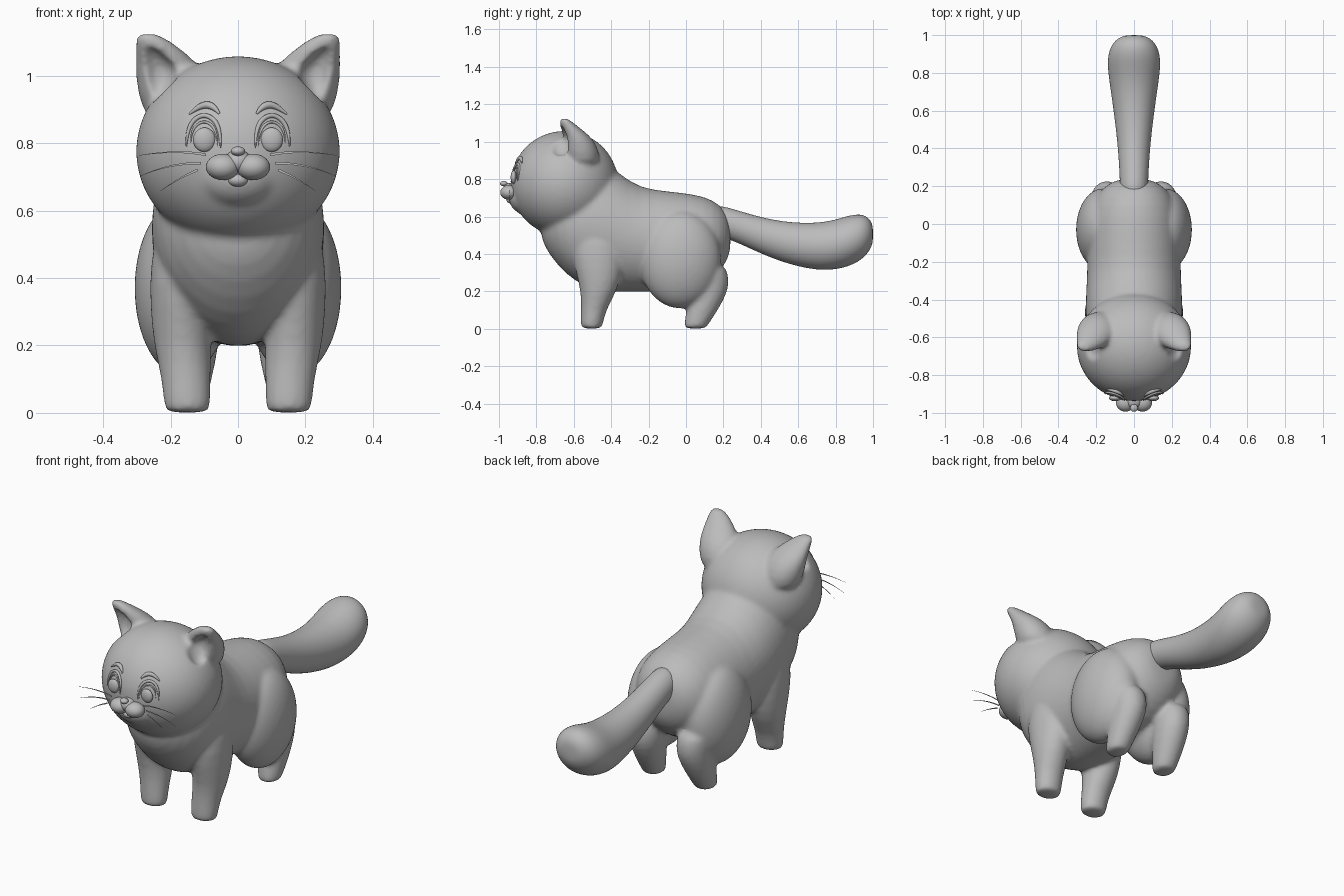
import bpy, bmesh, math
from mathutils import Matrix, Vector

cube = bpy.data.objects.get("Cube")
if cube:
    bpy.data.objects.remove(cube)

grey = bpy.data.materials.new("soft_grey")
grey.use_nodes = True
grey.diffuse_color = (0.5, 0.5, 0.5, 1)
grey.node_tree.nodes["Principled BSDF"].inputs["Base Color"].default_value = (0.5, 0.5, 0.5, 1)

HEAD, HEAD_R = Vector((0, -0.65, 0.775)), Vector((0.305, 0.29, 0.283))
SIDES = (1, -1)


def loft(bm, rings, axis="z", side=1, n=24):
    """Skin ellipses: (z, x, y, rx, ry) along z, or (y, low, high, rx) along y."""
    loops = []
    for r in rings:
        loop = []
        for i in range(n):
            c, s = math.cos(math.tau * i / n), math.sin(math.tau * i / n)
            if axis == "z":
                co = (side * (r[1] + r[3] * c), r[2] + r[4] * s, r[0])
            else:
                co = (r[3] * c, r[0], (r[1] + r[2]) / 2 + (r[2] - r[1]) / 2 * s)
            loop.append(bm.verts.new(co))
        loops.append(loop)
    for a, b in zip(loops, loops[1:]):
        for i in range(n):
            j = (i + 1) % n
            bm.faces.new((a[i], a[j], b[j], b[i]))
    bm.faces.new(loops[0])
    bm.faces.new(loops[-1])


def ball(bm, centre, radii):
    m = Matrix.Translation(centre) @ Matrix.Diagonal((*radii, 1))
    bmesh.ops.create_uvsphere(bm, u_segments=32, v_segments=20, radius=1, matrix=m)


def finish(name, bm, subdivide=0):
    bmesh.ops.recalc_face_normals(bm, faces=bm.faces)
    for f in bm.faces:
        f.smooth = True
    me = bpy.data.meshes.new(name)
    bm.to_mesh(me)
    bm.free()
    me.materials.append(grey)
    ob = bpy.data.objects.new(name, me)
    bpy.context.collection.objects.link(ob)
    if subdivide:
        mod = ob.modifiers.new("round", "SUBSURF")
        mod.levels = mod.render_levels = subdivide
    return ob


def ball_part(name, centre, radii):
    bm = bmesh.new()
    ball(bm, centre, radii)
    return finish(name, bm)


def face_y(x, z):
    """Depth of the head's front at a given x and z."""
    d = 1 - (x / HEAD_R.x) ** 2 - ((z - HEAD.z) / HEAD_R.z) ** 2
    return HEAD.y - HEAD_R.y * math.sqrt(max(d, 0))


def face_tube(name, pts, depth, side):
    """Tapered tube that lies on the face."""
    cu = bpy.data.curves.new(name, "CURVE")
    cu.dimensions = "3D"
    cu.bevel_depth, cu.bevel_resolution = depth, 3
    sp = cu.splines.new("NURBS")
    sp.points.add(len(pts) - 1)
    sp.use_endpoint_u, sp.order_u = True, 3
    for i, (x, z) in enumerate(pts):
        sp.points[i].co = (side * x, face_y(x, z), z, 1)
        sp.points[i].radius = 0.25 if i in (0, len(pts) - 1) else 1
    cu.materials.append(grey)
    ob = bpy.data.objects.new(name, cu)
    bpy.context.collection.objects.link(ob)


def whisker(name, pts, side):
    """Thin upright ribbon that tapers to a point."""
    bm = bmesh.new()
    a, b, c = (Vector((side * x, -0.945, z)) for x, z in pts)
    rows, steps = [], 10
    for i in range(steps + 1):
        t = i / steps
        p = a * (1 - t) ** 2 + b * 2 * t * (1 - t) + c * t * t
        h = Vector((0, 0, 0.0035 * (1 - t) + 0.0006))
        rows.append((bm.verts.new(p - h), bm.verts.new(p + h)))
    for r, s in zip(rows, rows[1:]):
        bm.faces.new((r[0], s[0], s[1], r[1]))
    finish(name, bm)


# Torso, head, legs and ears, fused into one soft skin
bm = bmesh.new()
loft(bm, [(-0.78, 0.49, 0.62, 0.07), (-0.73, 0.39, 0.75, 0.17), (-0.64, 0.285, 0.85, 0.235),
          (-0.54, 0.22, 0.92, 0.255), (-0.45, 0.195, 0.90, 0.26), (-0.35, 0.195, 0.83, 0.255),
          (-0.25, 0.195, 0.755, 0.25), (-0.1, 0.195, 0.737, 0.25), (0.05, 0.22, 0.722, 0.24),
          (0.15, 0.27, 0.69, 0.205), (0.215, 0.35, 0.63, 0.14), (0.24, 0.42, 0.56, 0.07)], "y")
ball(bm, HEAD, HEAD_R)
ball(bm, (0, -0.84, 0.705), (0.13, 0.11, 0.10))
for s in SIDES:
    # Front leg
    loft(bm, [(0, 0.15, -0.505, 0.06, 0.05), (0.012, 0.15, -0.505, 0.07, 0.06),
              (0.1, 0.153, -0.495, 0.073, 0.066), (0.2, 0.165, -0.465, 0.086, 0.097),
              (0.32, 0.17, -0.465, 0.092, 0.13), (0.45, 0.16, -0.47, 0.102, 0.15),
              (0.6, 0.13, -0.47, 0.1, 0.1)], side=s)
    # Hind leg and thigh
    loft(bm, [(0, 0.155, 0.05, 0.05, 0.055), (0.012, 0.155, 0.05, 0.057, 0.063),
              (0.1, 0.15, 0.087, 0.073, 0.085), (0.2, 0.142, 0.12, 0.087, 0.107),
              (0.27, 0.142, 0.13, 0.088, 0.102), (0.36, 0.15, 0.11, 0.09, 0.1)], side=s)
    ball(bm, (s * 0.165, -0.03, 0.37), (0.143, 0.22, 0.262))
    # Ear
    loft(bm, [(0.85, 0.17, -0.55, 0.1, 0.09), (0.95, 0.19, -0.56, 0.11, 0.1),
              (1.02, 0.205, -0.58, 0.1, 0.08), (1.06, 0.225, -0.61, 0.08, 0.06),
              (1.095, 0.247, -0.635, 0.058, 0.042), (1.118, 0.265, -0.65, 0.038, 0.026),
              (1.126, 0.268, -0.652, 0.02, 0.012)], side=s)
body = finish("body", bm, 1)

# Hollows of the ears
bm = bmesh.new()
for s in SIDES:
    loft(bm, [(0.92, 0.24, -0.67, 0.015, 0.03), (0.97, 0.235, -0.675, 0.045, 0.06),
              (1.02, 0.225, -0.68, 0.06, 0.07), (1.06, 0.247, -0.69, 0.036, 0.06),
              (1.09, 0.265, -0.69, 0.012, 0.035)], side=s)
hollow = finish("ear_hollow_cutter", bm, 1)
hollow.hide_render = True
hollow.hide_set(True)


def fuse():
    mod = body.modifiers.new("fuse", "REMESH")
    mod.mode, mod.voxel_size, mod.use_smooth_shade = "VOXEL", 0.01, True


fuse()
cut = body.modifiers.new("ear_hollows", "BOOLEAN")
cut.operation, cut.object = "DIFFERENCE", hollow
fuse()
soften = body.modifiers.new("soften", "SMOOTH")
soften.factor, soften.iterations = 0.5, 8

# Apply the stack, so that the cutter can go
bpy.context.view_layer.update()
baked = bpy.data.meshes.new_from_object(body.evaluated_get(bpy.context.evaluated_depsgraph_get()))
body.modifiers.clear()
body.data = baked
bpy.data.objects.remove(hollow)

# Tail
bm = bmesh.new()
loft(bm, [(0.14, 0.50, 0.67, 0.075), (0.24, 0.478, 0.645, 0.075), (0.4, 0.40, 0.595, 0.085),
          (0.55, 0.343, 0.568, 0.102), (0.7, 0.311, 0.565, 0.123), (0.8, 0.315, 0.583, 0.138),
          (0.88, 0.335, 0.61, 0.142), (0.95, 0.375, 0.615, 0.122), (0.99, 0.43, 0.58, 0.078),
          (1.0, 0.47, 0.54, 0.035)], "y")
finish("tail", bm, 2)

# Nose, chin and cheeks
ball_part("nose", (0, -0.974, 0.776), (0.021, 0.02, 0.014))
ball_part("chin", (0, -0.935, 0.69), (0.03, 0.025, 0.02))
ball_part("muzzle_bridge", (0, -0.94, 0.745), (0.04, 0.04, 0.035))
for s, tag in zip(SIDES, ("left", "right")):
    ball_part(tag + "_cheek", (s * 0.045, -0.947, 0.729), (0.05, 0.046, 0.039))
    ball_part(tag + "_eye", (s * 0.1, face_y(0.1, 0.81), 0.81), (0.033, 0.016, 0.036))
    # Lids and brows
    face_tube(tag + "_upper_lid", [(0.052, 0.785), (0.05, 0.85), (0.1, 0.892), (0.152, 0.85),
                                   (0.153, 0.79)], 0.007, s)
    face_tube(tag + "_lid_crease", [(0.06, 0.79), (0.062, 0.84), (0.1, 0.87), (0.14, 0.84),
                                    (0.14, 0.80)], 0.004, s)
    face_tube(tag + "_brow", [(0.055, 0.886), (0.07, 0.91), (0.11, 0.915), (0.145, 0.886)], 0.011, s)
    # Whiskers
    for i, pts in enumerate([((0.095, 0.765), (0.18, 0.782), (0.295, 0.763)),
                             ((0.11, 0.74), (0.2, 0.742), (0.29, 0.702)),
                             ((0.12, 0.72), (0.17, 0.70), (0.23, 0.658))]):
        whisker(f"{tag}_whisker_{i + 1}", pts, s)
